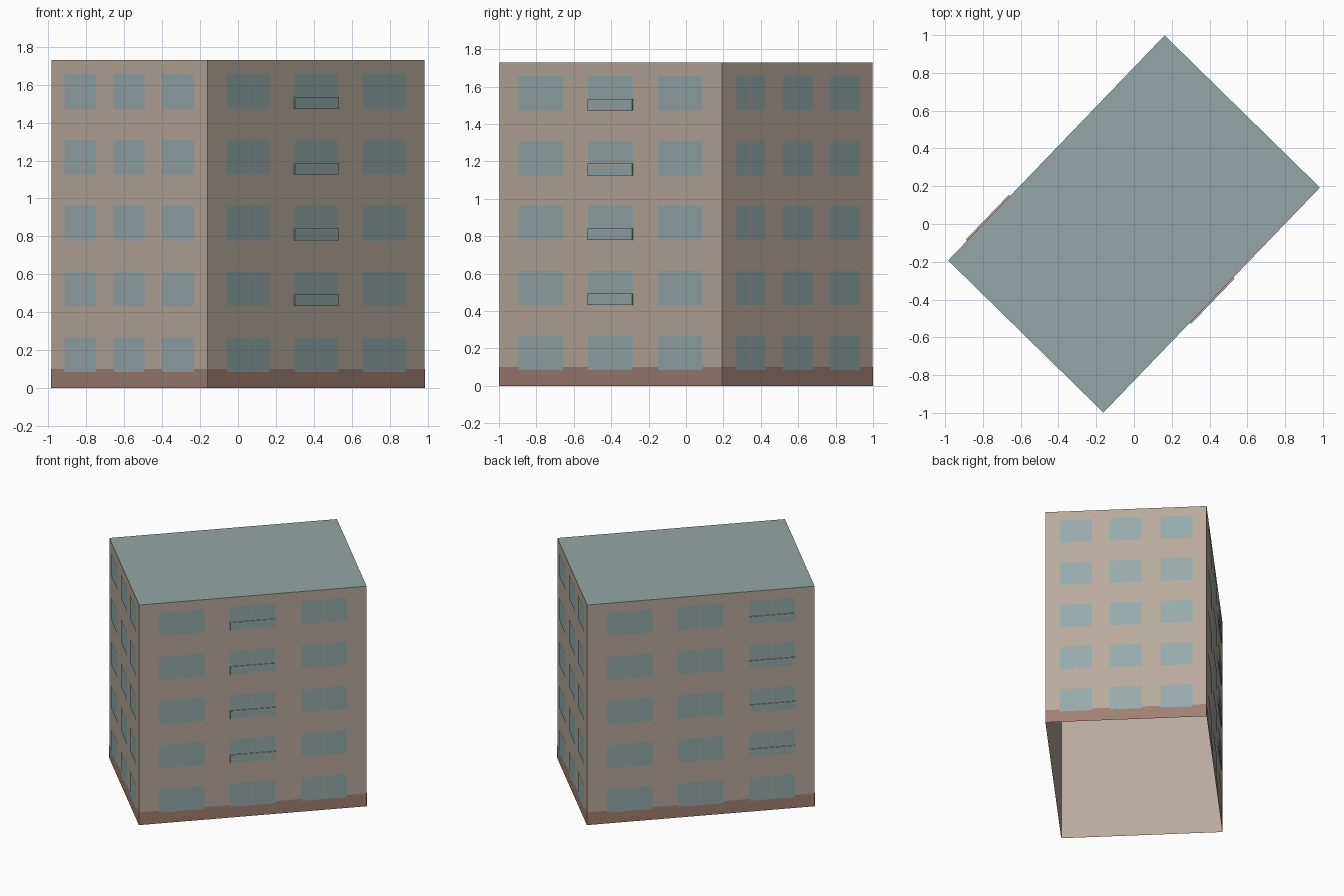
import bpy
import bmesh
from mathutils import Vector

cube = bpy.data.objects.get("Cube")
if cube:
    bpy.data.objects.remove(cube, do_unlink=True)


def material(name, rgb):
    linear = [((c / 255 + 0.055) / 1.055) ** 2.4 for c in rgb] + [1]
    mat = bpy.data.materials.new(name)
    mat.use_nodes = True
    mat.diffuse_color = linear
    mat.node_tree.nodes["Principled BSDF"].inputs["Base Color"].default_value = linear
    return mat


beige = material("beige wall", (184, 171, 157))
glass = material("pale blue glass", (150, 170, 170))
slate = material("blue grey roof", (148, 166, 166))
brown = material("brown plinth", (160, 127, 113))

HEIGHT, PLINTH = 1.73, 0.10
FLOORS, PITCH = 5, 0.347
WIN_BOTTOM, WIN_HEIGHT, WIN_WIDTH = 0.085, 0.183, 0.2
COLUMNS = (0.187, 0.5, 0.813)

# Footprint corners, counter-clockwise from the west corner
CORNERS = [Vector(c) for c in ((-0.984, -0.193), (-0.162, -0.998),
                               (0.984, 0.193), (0.162, 0.998))]


def make_object(name, bm, *mats):
    mesh = bpy.data.meshes.new(name)
    bm.to_mesh(mesh)
    bm.free()
    for mat in mats:
        mesh.materials.append(mat)
    obj = bpy.data.objects.new(name, mesh)
    bpy.context.collection.objects.link(obj)
    return obj


def wall_point(side, u, out, z):
    """Point at fraction u along a wall, moved outward."""
    a, b = CORNERS[side], CORNERS[(side + 1) % 4]
    d = (b - a).normalized()
    p = a.lerp(b, u) + Vector((d.y, -d.x)) * out
    return (p.x, p.y, z)


def add_plate(bm, side, u0, u1, z0, z1, out):
    """Flat rectangle lying just outside a wall."""
    bm.faces.new([bm.verts.new(wall_point(side, u, out, z))
                  for u, z in ((u0, z0), (u1, z0), (u1, z1), (u0, z1))])


def add_slab(bm, side, u0, u1, z0, z1, out):
    """Box from the wall surface outward."""
    rings = [[bm.verts.new(wall_point(side, u, o, z))
              for u, z in ((u0, z0), (u1, z0), (u1, z1), (u0, z1))]
             for o in (0, out)]
    bm.faces.new(rings[1])
    for i in range(4):
        j = (i + 1) % 4
        bm.faces.new((rings[0][i], rings[0][j], rings[1][j], rings[1][i]))


# Shell: four walls and a flat roof, open underneath
bm = bmesh.new()
low = [bm.verts.new((c.x, c.y, 0)) for c in CORNERS]
high = [bm.verts.new((c.x, c.y, HEIGHT)) for c in CORNERS]
for i in range(4):
    j = (i + 1) % 4
    bm.faces.new((low[i], low[j], high[j], high[i]))
bm.faces.new(high).material_index = 1
make_object("building_shell", bm, beige, slate)

# Plinth band around the foot of the walls
bm = bmesh.new()
for side in range(4):
    add_plate(bm, side, 0, 1, 0, PLINTH, 0.0015)
make_object("plinth", bm, brown)

# Windows: two panes each, three columns on every wall
SIDE_NAMES = ("front_left", "front_right", "back_right", "back_left")
for side, label in enumerate(SIDE_NAMES):
    bm = bmesh.new()
    for floor in range(FLOORS):
        z = WIN_BOTTOM + floor * PITCH
        for u in COLUMNS:
            for sign in (-1, 1):
                edges = sorted((u + sign * 0.001, u + sign * WIN_WIDTH / 2))
                add_plate(bm, side, *edges, z, z + WIN_HEIGHT, 0.003)
    make_object("windows_" + label, bm, glass)

# Shallow balconies on the upper floors of the two long walls
panels, rails = bmesh.new(), bmesh.new()
for side, u in ((1, COLUMNS[1]), (3, COLUMNS[2])):
    for floor in range(1, FLOORS):
        z = WIN_BOTTOM + floor * PITCH
        u0, u1 = u - WIN_WIDTH / 2, u + WIN_WIDTH / 2
        add_slab(panels, side, u0, u1, z, z + 0.056, 0.007)
        add_slab(rails, side, u0, u1, z + 0.056, z + 0.062, 0.009)
make_object("balcony_panels", panels, glass)
make_object("balcony_rails", rails, beige)
